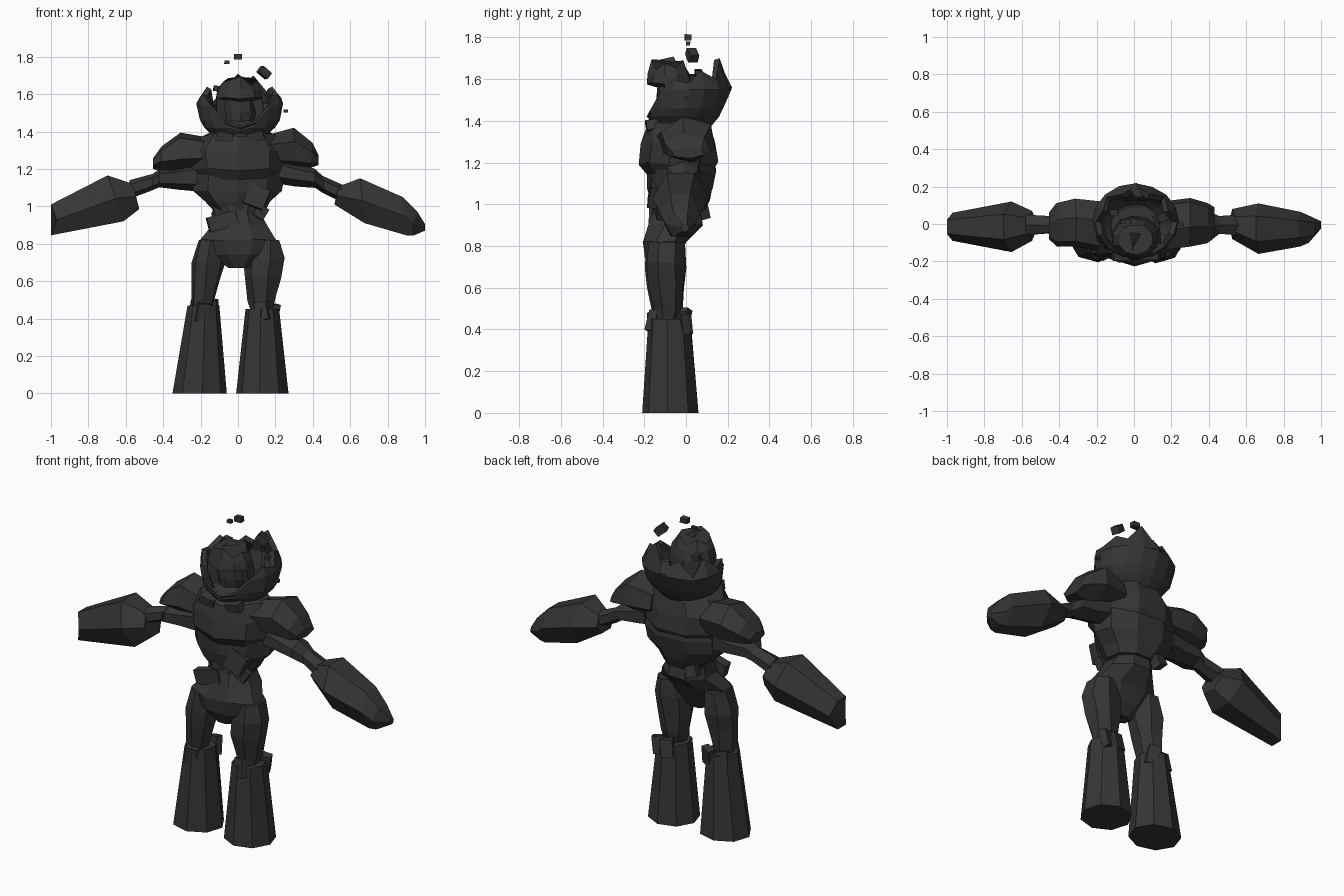
import bpy, bmesh, math, random
from mathutils import Vector, Euler

random.seed(4)
stone = bpy.data.materials.new("dark stone")
stone.diffuse_color = (0.036, 0.036, 0.036, 1)


def finish(name, bm):
    bmesh.ops.recalc_face_normals(bm, faces=bm.faces)
    me = bpy.data.meshes.new(name)
    bm.to_mesh(me)
    bm.free()
    me.materials.append(stone)
    ob = bpy.data.objects.new(name, me)
    bpy.context.collection.objects.link(ob)
    return ob


def loft(name, axis, rings, n=6, phase=0.0, rough=0.0, make=True):
    """Faceted body through rings (position, min a, max a, min b, max b, optional shear and bow)."""
    bm = bmesh.new()
    pts = [(math.cos(phase + math.tau * i / n), math.sin(phase + math.tau * i / n)) for i in range(n)]
    ma, mb = max(p[0] for p in pts), max(p[1] for p in pts)
    loops = []
    for k, (p, a0, a1, b0, b1, *extra) in enumerate(rings):
        shear, bow = (extra + [0, 0])[:2]
        loop = []
        for c, s in pts:
            a = (a0 + a1) / 2 + c / ma * (a1 - a0) / 2
            b = (b0 + b1) / 2 + s / mb * (b1 - b0) / 2
            q = p + shear * (b - (b0 + b1) / 2) + bow * max(0, abs(c) - .5) * 2
            co = Vector((a, b, q)) if axis == 'z' else Vector((q, a, b))
            if 0 < k < len(rings) - 1:
                co += Vector([random.uniform(-rough, rough) for _ in range(3)])
            loop.append(bm.verts.new(co))
        loops.append(loop)
    for lo, hi in zip(loops, loops[1:]):
        for i in range(n):
            j = (i + 1) % n
            bm.faces.new((lo[i], lo[j], hi[j], hi[i]))
    bm.faces.new(loops[0])
    bm.faces.new(loops[-1])
    bmesh.ops.recalc_face_normals(bm, faces=bm.faces)
    return finish(name, bm) if make else (bm, loops)


def block(name, loc, size, rot=(0, 0, 0)):
    """Chipped stone block."""
    bm = bmesh.new()
    bmesh.ops.create_cube(bm, size=1)
    e = Euler([math.radians(r) for r in rot]).to_matrix()
    for v in bm.verts:
        co = Vector([c * s * random.uniform(0.85, 1.0) for c, s in zip(v.co, size)])
        v.co = e @ co + Vector(loc)
    return finish(name, bm)


H = math.pi / 6
E = math.pi / 8

# Lower legs: tall flared boots
loft("left_boot", 'z', [(0, -.35, -.06, -.205, .06), (.47, -.27, -.10, -.175, .02)], 8, .1)
loft("right_boot", 'z', [(0, -.01, .27, -.21, .06), (.45, .04, .22, -.18, .02)], 8, -.1)

# Thighs
loft("left_thigh", 'z', [(.38, -.23, -.15, -.15, -.05), (.48, -.245, -.13, -.16, -.02),
     (.60, -.25, -.10, -.18, -.01), (.70, -.25, -.07, -.19, 0),
     (.82, -.21, -.08, -.18, -.005)], 7, .2, .006)
loft("right_thigh", 'z', [(.38, .09, .16, -.15, -.05), (.50, .06, .20, -.16, -.02),
     (.62, .04, .225, -.18, -.01), (.72, .04, .25, -.19, 0),
     (.82, .09, .22, -.18, -.005)], 7, .5, .006)

# Knee shards around the boot tops
for x, y, z, r in ((-.19, -.155, .43, 8), (.13, -.155, .44, -10), (.18, -.01, .43, 10),
                   (-.14, -.01, .45, -10), (.12, .0, .43, 8), (-.22, -.02, .44, 8)):
    block("knee_shard", (x, y, z), (.075, .045, .11), (r, r, r * 2))

# Pelvis and waist
loft("pelvis", 'z', [(.67, -.05, .06, -.16, -.08), (.74, -.14, .15, -.20, -.04),
     (.82, -.20, .20, -.205, .0), (.90, -.13, .15, -.18, .08),
     (.96, -.12, .12, -.16, .07), (1.05, -.15, .15, -.15, .08)], 8, E, .004)

# Ribs, then the overhanging upper chest
loft("ribs", 'z', [(.965, -.12, .14, -.15, .085), (1.02, -.18, .17, -.165, .11),
     (1.08, -.24, .23, -.175, .125), (1.16, -.245, .245, -.18, .145),
     (1.24, -.22, .22, -.17, .13)], 9, -math.pi / 2, .006)
loft("upper_chest", 'z', [(1.12, -.20, .20, -.16, .11), (1.20, -.255, .25, -.215, .15),
     (1.30, -.26, .25, -.20, .14), (1.38, -.19, .20, -.18, .11),
     (1.41, -.12, .13, -.14, .09)], 9, -math.pi / 2, .01)
block("rib_slab", (.10, -.15, 1.05), (.12, .06, .12), (-8, 25, 0))
block("belly_slab", (-.08, -.15, .92), (.18, .06, .09), (0, -14, 0))
block("belly_chip", (.12, -.12, .97), (.07, .05, .07), (0, 30, 10))
block("back_chip", (-.10, .08, .97), (.07, .06, .07), (15, 20, 10))
block("collar_chip", (-.07, -.165, 1.375), (.10, .06, .05), (10, 10, 0))
block("collar_chip", (.09, -.16, 1.375), (.10, .06, .05), (10, -12, 0))

# Shoulder boulders
loft("left_shoulder", 'x', [(-.455, -.08, .06, 1.20, 1.255), (-.41, -.115, .11, 1.19, 1.32),
     (-.31, -.12, .13, 1.18, 1.395), (-.17, -.15, .12, 1.20, 1.37)], 6, .3, .006)
loft("right_shoulder", 'x', [(.43, -.07, .09, 1.22, 1.275), (.395, -.10, .11, 1.21, 1.335),
     (.295, -.115, .14, 1.20, 1.425), (.15, -.14, .12, 1.22, 1.38)], 6, .7, .006)

# Upper arms
loft("left_upper_arm", 'x', [(-.22, -.08, .07, 1.08, 1.24), (-.32, -.08, .06, 1.09, 1.21),
     (-.42, -.09, .05, 1.10, 1.20), (-.46, -.05, .04, 1.085, 1.17),
     (-.58, -.06, .05, 1.04, 1.14)], 6, H, .004)
loft("right_upper_arm", 'x', [(.22, -.08, .07, 1.12, 1.26), (.31, -.08, .06, 1.11, 1.23),
     (.41, -.09, .06, 1.10, 1.20), (.455, -.05, .04, 1.07, 1.165),
     (.56, -.06, .05, 1.02, 1.115)], 6, H, .004)

# Heavy forearms
loft("left_forearm", 'x', [(-.545, -.09, .07, .985, 1.12, -.25), (-.655, -.15, .12, .92, 1.165, -.35),
     (-1.0, -.09, .06, .845, 1.01, 0, .03)], 6, 0)
loft("right_forearm", 'x', [(.525, -.08, .08, 1.01, 1.105, .2), (.665, -.16, .11, .91, 1.15, -.1),
     (.89, -.12, .065, .845, 1.05, -.1), (.95, -.10, .045, .845, .97, .15, -.015),
     (1.0, -.025, .015, .87, .905)], 6, 0)

# Head with broken crown
bm, loops = loft("head", 'z', [(1.36, -.08, .09, -.14, .04), (1.43, -.11, .13, -.18, .05),
     (1.50, -.12, .14, -.19, .04), (1.58, -.12, .13, -.19, .035),
     (1.625, -.11, .12, -.18, .02), (1.655, -.085, .10, -.165, .0)], 10, E, .006, False)
for i, v in enumerate(loops[-1]):
    v.co.z += (.0, .035, -.01, .03, .0, .01, .02, .04, -.01, .02)[i]
# Open mouth sunk into the front faces
mouth = [f for f in bm.faces if f.normal.y < -.5 and 1.42 < f.calc_center_median().z < 1.59]
bmesh.ops.inset_region(bm, faces=mouth, thickness=.015, depth=-.05)
finish("head", bm)
block("crown_spike", (.0, -.09, 1.655), (.07, .10, .07), (20, 40, 10))

# Jagged open shell around the head, angle zero at the front
bm = bmesh.new()
N = 16
rim = (1.43, 1.46, 1.54, 1.60, 1.58, 1.64, 1.60, 1.70, 1.58, 1.63, 1.55, 1.64, 1.58, 1.60, 1.54, 1.46)
prev = []
for k, (z, rx, ry, cy) in enumerate(((1.345, .11, .12, -.02), (1.42, .19, .17, -.01),
                                     (1.46, .215, .18, 0), (1.55, .23, .20, .015),
                                     (None, .22, .19, .01))):
    ring = []
    for i in range(N):
        a = math.tau * i / N
        zz = min(z, rim[i] - .01 * (4 - k)) if z else rim[i]
        lean = 0.87 if z is None and rim[i] > 1.61 else 1.0
        q = random.uniform(.975, 1.02)
        ring.append(bm.verts.new((.01 + rx * lean * q * math.sin(a), cy - ry * lean * q * math.cos(a), zz)))
    for i in range(N):
        j = (i + 1) % N
        if prev:
            bm.faces.new((prev[i], prev[j], ring[j], ring[i]))
    if not prev:
        bm.faces.new(ring)
    prev = ring
shell = finish("head_shell", bm)
thick = shell.modifiers.new("thickness", 'SOLIDIFY')
thick.thickness = .03
thick.offset = -1

# Back spur of the shell
loft("shell_spur", 'z', [(1.46, -.07, .09, .12, .17), (1.56, -.05, .07, .15, .22),
                         (1.62, -.01, .06, .14, .19)], 5, .3)

# Floating rubble
for x, y, z, s, r in ((0, .01, 1.80, .035, 0), (-.06, .01, 1.77, .022, 0), (.14, .03, 1.715, .05, 38),
                      (-.11, .06, 1.63, .035, 10), (.17, .03, 1.61, .025, 15), (.255, .0, 1.51, .02, 0)):
    block("floating_stone", (x, y, z), (s * 1.3, s, s * .9), (0, r, r / 2))
